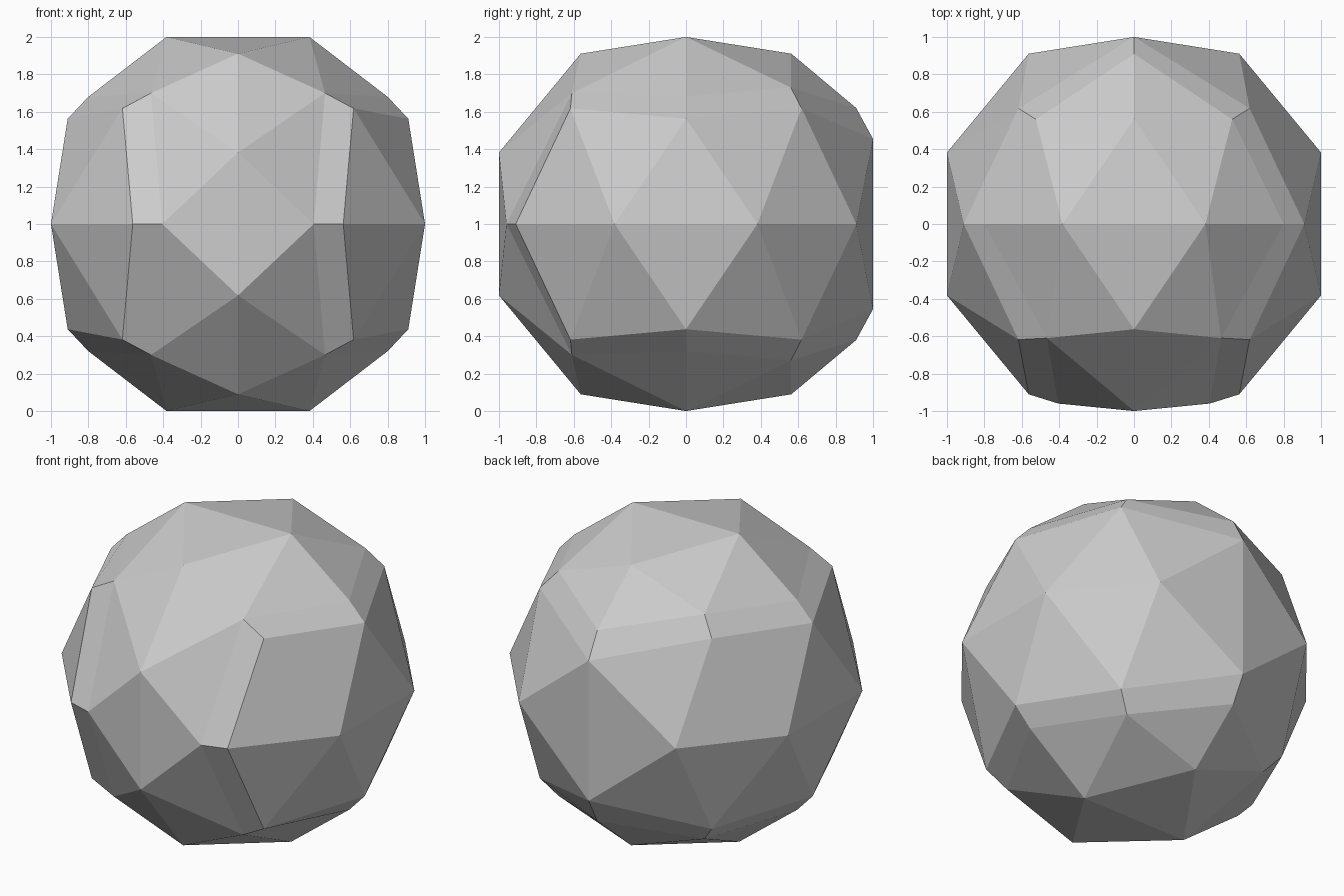
import bpy
import bmesh
from mathutils import Vector

# Remove the default object
cube = bpy.data.objects.get("Cube")
if cube:
    bpy.data.objects.remove(cube, do_unlink=True)

# One plain grey material
grey = bpy.data.materials.new("light_grey")
grey.use_nodes = True
shade = (0.6, 0.6, 0.6, 1)
grey.diffuse_color = shade
grey.node_tree.nodes["Principled BSDF"].inputs["Base Color"].default_value = shade

# Proportions of the twelve-sided and twenty-sided solids sharing one sphere
phi = (1 + 5 ** 0.5) / 2
long = 1 / phi
short = long ** 2
radius = long * 3 ** 0.5
low = radius / (1 + phi ** 2) ** 0.5
high = low * phi

# Named corners of the upper left quarter of the ball
corner = {
    "front_mid": (0, -1, 0),
    "front": (0, -1, short),
    "top_front": (0, -low, high),
    "top_mid": (0, 0, 1),
    "top": (short, 0, 1),
    "top_back": (0, low, high),
    "back_mid": (0, 1, 0),
    "side_front": (1, -short, 0),
    "side_back": (1, short, 0),
    # outer line of the seam
    "out_cheek": (low, -high, 0),
    "out_front": (long, -long, long),
    "out_side": (high, 0, low),
    "out_back": (long, long, long),
    "out_rear": (0, 1, 0.455),
    # inner line of the seam
    "in_cheek": (0.405, -0.96, 0),
    "in_front": (0.465, -0.61, 0.7),
    "in_side": (0.8, 0, 0.68),
    "in_back": (0.525, 0.56, 0.73),
    "in_rear": (0, 0.91, 0.62),
    "back_cheek": (low, high, 0),
}


def panel(name, faces):
    """Build a quarter panel from named corners and mirror it in x and z."""
    bm = bmesh.new()
    verts = {}
    for face in faces:
        names = face.split()
        for n in names:
            if n not in verts:
                verts[n] = bm.verts.new(corner[n])
        f = bm.faces.new([verts[n] for n in names])
        f.normal_update()
        if f.normal.dot(f.calc_center_median()) < 0:
            f.normal_flip()
    mesh = bpy.data.meshes.new(name)
    bm.to_mesh(mesh)
    bm.free()
    mesh.materials.append(grey)
    obj = bpy.data.objects.new(name, mesh)
    obj.location = Vector((0, 0, 1))
    bpy.context.collection.objects.link(obj)
    mirror = obj.modifiers.new("mirror", "MIRROR")
    mirror.use_axis = (True, False, True)
    mirror.use_clip = True
    return obj


# Panel wrapping over the front, top and bottom
panel("front_and_cap_panel", [
    "front_mid in_cheek front",
    "front in_cheek in_front",
    "front in_front top_front",
    "top_front in_front top",
    "top_front top top_mid",
    "top in_front in_side",
    "top in_side in_back",
    "top in_back top_back",
    "top_back top_mid top",
    "top_back in_back in_rear",
])

# Panel wrapping around the sides and back
panel("side_and_back_panel", [
    "out_cheek side_front out_front",
    "side_front out_side out_front",
    "side_front side_back out_side",
    "side_back out_back out_side",
    "side_back back_cheek out_back",
    "back_cheek out_rear out_back",
    "back_cheek back_mid out_rear",
])

# Bevelled strip running along the seam between the two panels
line = ["cheek", "front", "side", "back", "rear"]
panel("seam_strip", [
    f"out_{a} out_{b} in_{b} in_{a}" for a, b in zip(line, line[1:])
])
